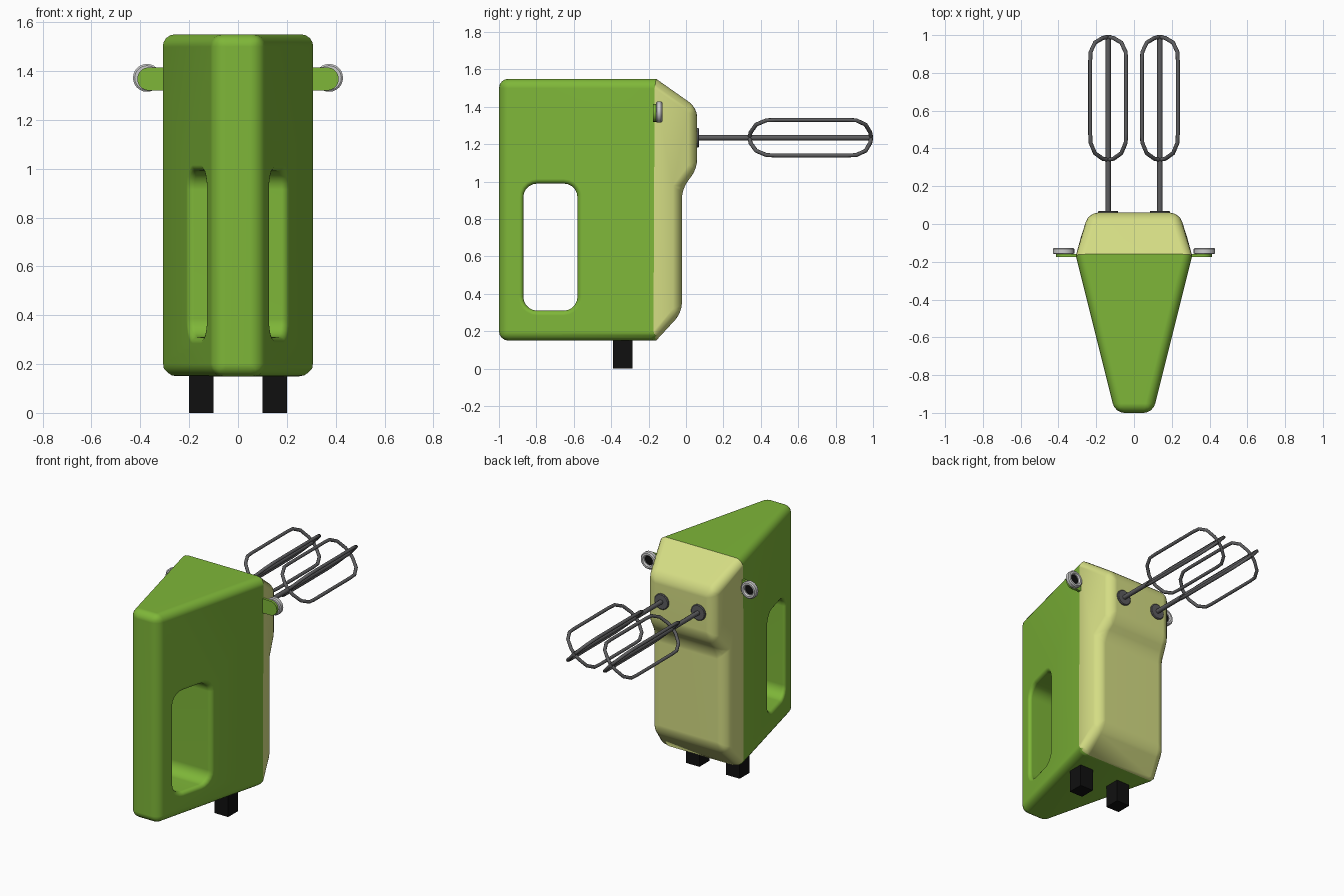
import bpy, bmesh
from math import sin, cos, pi, radians
from mathutils import Vector

if "Cube" in bpy.data.objects:
    bpy.data.objects.remove(bpy.data.objects["Cube"])


def material(name, rgb):
    m = bpy.data.materials.new(name)
    m.diffuse_color = (*rgb, 1)
    m.use_nodes = True
    m.node_tree.nodes["Principled BSDF"].inputs["Base Color"].default_value = m.diffuse_color
    return m


GREEN = material("green", (0.21, 0.47, 0.04))
CREAM = material("cream", (0.66, 0.72, 0.23))
BLACK = material("black", (0.005, 0.005, 0.005))
STEEL = material("steel", (0.11, 0.11, 0.115))


def activate(ob):
    bpy.ops.object.select_all(action='DESELECT')
    ob.select_set(True)
    bpy.context.view_layer.objects.active = ob


def finish(name, bm, mat=None, angle=None):
    bmesh.ops.recalc_face_normals(bm, faces=bm.faces[:])
    me = bpy.data.meshes.new(name)
    bm.to_mesh(me)
    bm.free()
    ob = bpy.data.objects.new(name, me)
    bpy.context.collection.objects.link(ob)
    if mat:
        me.materials.append(mat)
    if angle:
        activate(ob)
        bpy.ops.object.shade_smooth_by_angle(angle=radians(angle))
    return ob


def box(name, lo, hi, mat=None):
    bm = bmesh.new()
    bmesh.ops.create_cube(bm, size=1)
    for v in bm.verts:
        v.co = Vector([lo[i] + (v.co[i] + 0.5) * (hi[i] - lo[i]) for i in range(3)])
    return finish(name, bm, mat)


def lathe_y(name, profile, x, z, mat=None, n=24):
    """Turn (radius, y) points about an axis along y."""
    bm = bmesh.new()
    rings = [[bm.verts.new((x + r * cos(2 * pi * i / n), y, z + r * sin(2 * pi * i / n)))
              for i in range(n)] for r, y in profile]
    for a, b in zip(rings, rings[1:]):
        for i in range(n):
            bm.faces.new((a[i], a[(i + 1) % n], b[(i + 1) % n], b[i]))
    bm.faces.new(rings[0])
    bm.faces.new(rings[-1])
    return finish(name, bm, mat, 35)


def tube(name, pts, r, mat, cyclic=False):
    cu = bpy.data.curves.new(name, 'CURVE')
    cu.dimensions = '3D'
    cu.bevel_depth = r
    cu.bevel_resolution = 2
    cu.use_fill_caps = True
    s = cu.splines.new('POLY')
    s.points.add(len(pts) - 1)
    for p, co in zip(s.points, pts):
        p.co = (*co, 1)
    s.use_cyclic_u = cyclic
    cu.materials.append(mat)
    ob = bpy.data.objects.new(name, cu)
    bpy.context.collection.objects.link(ob)


# Housing: tapered green body and cream front share one side profile
SEAM = -0.16


def half_width(y):
    return 0.31 + (y - SEAM) * (0.25 if y < SEAM else -0.32)


def slab(bm, profile):
    return [[bm.verts.new((s * half_width(y), y, z)) for y, z in profile] for s in (-1, 1)]


bm = bmesh.new()
outline = [(-1, 0.15), (-1, 1.55), (SEAM, 1.55), (0.06, 1.395), (0.06, 1.07),
           (-0.022, 0.96), (-0.022, 0.3), (SEAM, 0.15)]
sides = slab(bm, outline)
n = len(outline)
for s in sides:
    bm.faces.new([s[i] for i in (0, 1, 2, 7)])
    bm.faces.new(s[2:])
for i in range(n):
    j = (i + 1) % n
    bm.faces.new((sides[0][i], sides[0][j], sides[1][j], sides[1][i]))
bmesh.ops.recalc_face_normals(bm, faces=bm.faces[:])
soft = [e for e in bm.edges if any(abs(v.co.y - SEAM) > 1e-4 for v in e.verts)]
bmesh.ops.bevel(bm, geom=soft, offset=0.05, offset_type='OFFSET', segments=4,
                profile=0.5, affect='EDGES', clamp_overlap=True)
housing = finish("housing", bm, GREEN)
housing.data.materials.append(CREAM)

# Handle opening, cut through and softened at the rim
cutter = box("handle_cutter", (-0.5, -0.87, 0.31), (0.5, -0.58, 0.99))
cbm = bmesh.new()
cbm.from_mesh(cutter.data)
bmesh.ops.bevel(cbm, geom=[e for e in cbm.edges
                           if abs(e.verts[0].co.x - e.verts[1].co.x) > 0.5],
                offset=0.075, segments=5, profile=0.5, affect='EDGES')
cbm.to_mesh(cutter.data)
cbm.free()
cutter.hide_render = True
activate(housing)
cut = housing.modifiers.new("opening", 'BOOLEAN')
cut.object = cutter
cut.operation = 'DIFFERENCE'
cut.solver = 'EXACT'
bpy.ops.object.modifier_apply(modifier="opening")
bpy.data.objects.remove(cutter)
rim = housing.modifiers.new("rim", 'BEVEL')
rim.limit_method = 'ANGLE'
rim.angle_limit = radians(50)
rim.width = 0.025
rim.segments = 4
bpy.ops.object.modifier_apply(modifier="rim")
for p in housing.data.polygons:
    p.material_index = 1 if p.center.y > SEAM else 0
bpy.ops.object.shade_smooth_by_angle(angle=radians(30))
housing.modifiers.new("normals", 'WEIGHTED_NORMAL').keep_sharp = True

# Half outline of a whisk loop: (y, projected radius)
half = [(0.34, 0), (0.345, 0.028), (0.375, 0.07), (0.43, 0.093), (0.48, 0.095),
        (0.86, 0.095), (0.91, 0.093), (0.96, 0.07), (0.985, 0.028), (0.99, 0)]
loop = half + [(y, -r) for y, r in half[-2:0:-1]]

for side, s in (("left", -1), ("right", 1)):
    # Foot
    x0, x1 = sorted((0.1 * s, 0.2 * s))
    box(side + "_foot", (x0, -0.39, 0), (x1, -0.285, 0.2), BLACK)

    # Beater: collar, shaft and two crossed diagonal loops
    bx, bz = 0.137 * s, 1.235
    lathe_y(side + "_collar", [(0.053, 0.04), (0.053, 0.066), (0.048, 0.07)], bx, bz, STEEL)
    tube(side + "_shaft", [(bx, 0.05, bz), (bx, 1.0, bz)], 0.015, STEEL)
    for k, t in enumerate((-1, 1)):
        tube(f"{side}_whisk_loop_{k + 1}",
             [(bx + r, y, bz + t * r) for y, r in loop], 0.011, STEEL, True)

    # Side tab with a rounded end
    tb = bmesh.new()
    pts = [(0.25, 1.415), (0.25, 1.32)] + [
        (0.365 + 0.0475 * cos(a), 1.3675 + 0.0475 * sin(a))
        for a in [(-0.5 + i / 10) * pi for i in range(11)]]
    f = tb.faces.new([tb.verts.new((s * x, -0.176, z)) for x, z in pts])
    g = bmesh.ops.extrude_face_region(tb, geom=[f])['geom']
    bmesh.ops.translate(tb, vec=(0, 0.018, 0),
                        verts=[v for v in g if isinstance(v, bmesh.types.BMVert)])
    finish(side + "_tab", tb, GREEN, 35)

    # Ring on the tab with a dark centre
    lathe_y(side + "_ring", [(0.05, -0.16), (0.057, -0.155), (0.057, -0.133), (0.05, -0.126),
                             (0.038, -0.126), (0.031, -0.135), (0.031, -0.15)], s * 0.373, 1.372)
    lathe_y(side + "_ring_centre", [(0.031, -0.152), (0.031, -0.142)], s * 0.373, 1.372, BLACK)
